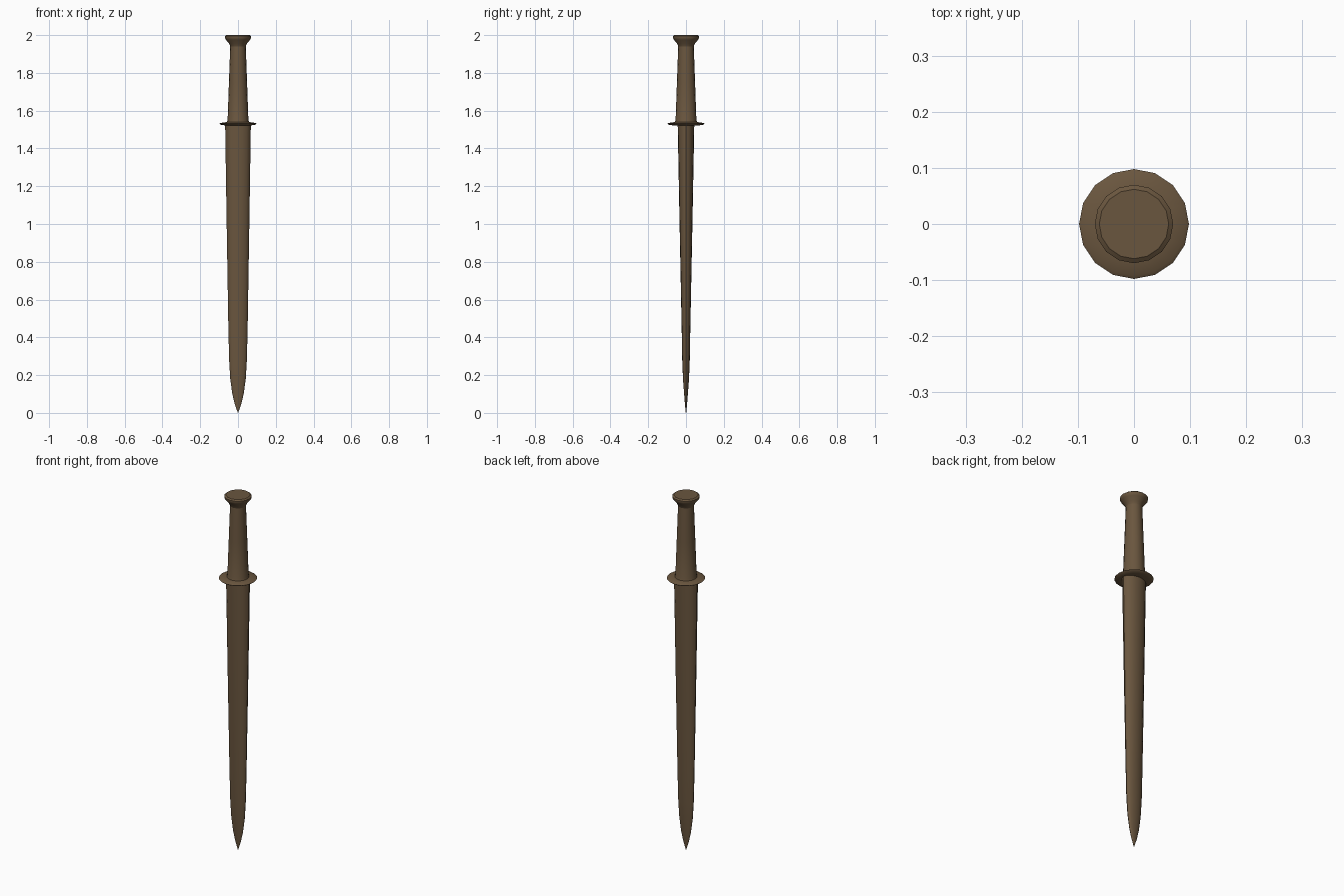
import bpy, bmesh, math

if "Cube" in bpy.data.objects:
    bpy.data.objects.remove(bpy.data.objects["Cube"])

brown = bpy.data.materials.new("dark_brown")
brown.diffuse_color = (0.144, 0.093, 0.049, 1)
brown.use_nodes = True
brown.node_tree.nodes["Principled BSDF"].inputs["Base Color"].default_value = brown.diffuse_color


def loft(name, rings, sides=16, angle=35):
    """Skin elliptical rings given as (z, half_width_x, half_width_y)."""
    bm = bmesh.new()
    loops = []
    for z, rx, ry in rings:
        loops.append([bm.verts.new((rx * math.cos(2 * math.pi * i / sides),
                                    ry * math.sin(2 * math.pi * i / sides), z))
                      for i in range(sides)])
    for a, b in zip(loops, loops[1:]):
        for i in range(sides):
            j = (i + 1) % sides
            bm.faces.new((a[i], a[j], b[j], b[i]))
    bm.faces.new(loops[0][::-1])
    bm.faces.new(loops[-1])
    bmesh.ops.recalc_face_normals(bm, faces=bm.faces)
    mesh = bpy.data.meshes.new(name)
    bm.to_mesh(mesh)
    bm.free()
    mesh.materials.append(brown)
    ob = bpy.data.objects.new(name, mesh)
    bpy.context.collection.objects.link(ob)
    bpy.ops.object.select_all(action='DESELECT')
    ob.select_set(True)
    bpy.context.view_layer.objects.active = ob
    bpy.ops.object.shade_smooth_by_angle(angle=math.radians(angle))
    return ob


def round_rings(profile):
    return [(z, r, r) for z, r in profile]


# Flattened oval blade, tapering to a leaf-shaped point
loft("blade", [(0.0, 0.001, 0.001), (0.05, 0.018, 0.006), (0.10, 0.030, 0.010),
               (0.18, 0.041, 0.016), (0.28, 0.047, 0.020), (0.45, 0.051, 0.023),
               (1.00, 0.060, 0.034), (1.53, 0.068, 0.044)])

# Thin round guard with a tapered rim
loft("guard", round_rings([(1.522, 0.070), (1.526, 0.092), (1.531, 0.098),
                           (1.535, 0.092), (1.540, 0.058)]))

# Tapered grip with a small collar at its base
loft("grip", round_rings([(1.535, 0.060), (1.55, 0.055), (1.75, 0.048),
                          (1.945, 0.041)]))

# Flared pommel with a flat cap
loft("pommel", round_rings([(1.94, 0.041), (1.955, 0.047), (1.975, 0.064),
                            (1.985, 0.070), (1.994, 0.070), (2.0, 0.062)]))
